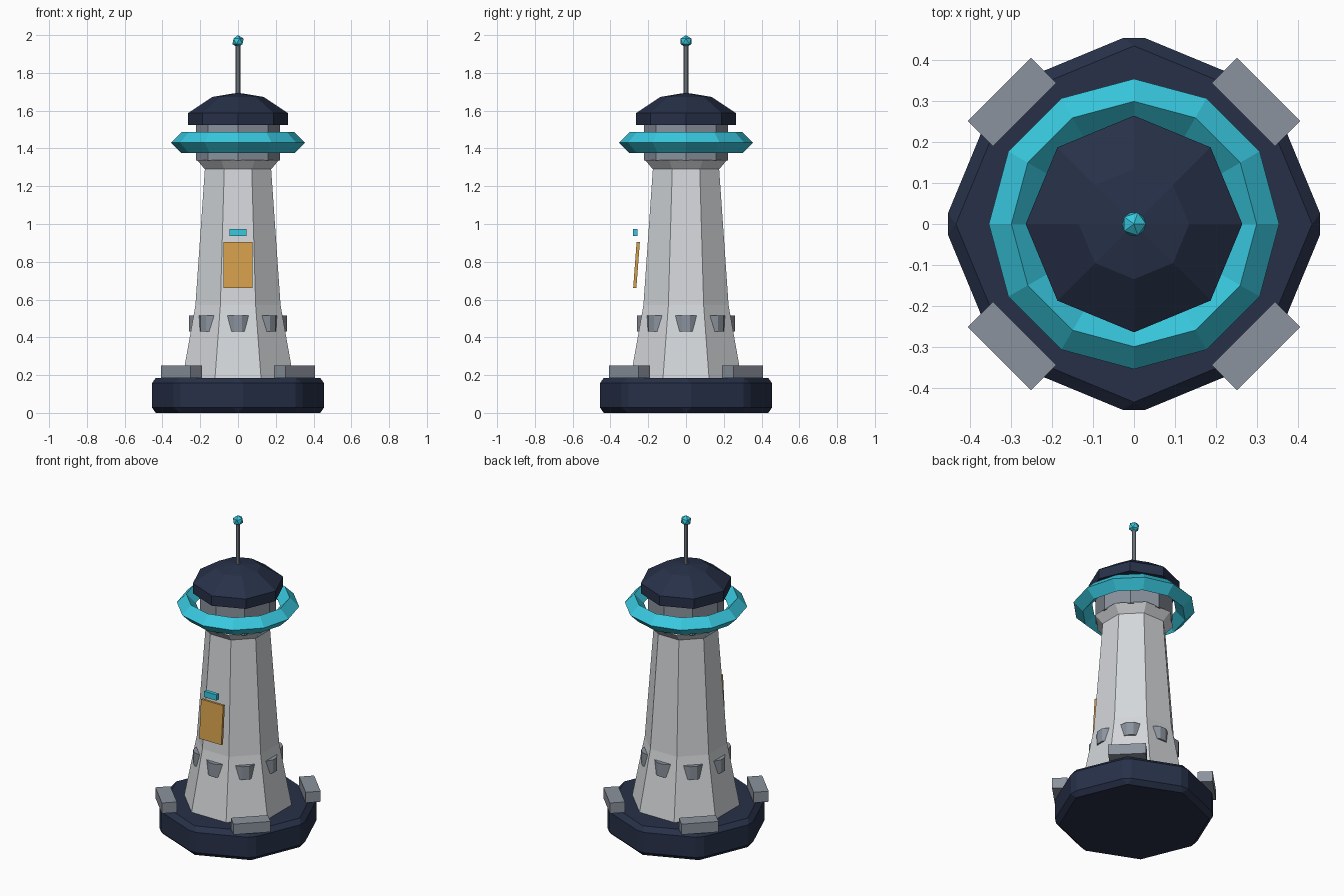
import bpy, bmesh
from math import pi, sin, cos, radians

if "Cube" in bpy.data.objects:
    bpy.data.objects.remove(bpy.data.objects["Cube"])


def material(name, col):
    m = bpy.data.materials.new(name)
    m.diffuse_color = (*col, 1)
    m.use_nodes = True
    m.node_tree.nodes["Principled BSDF"].inputs["Base Color"].default_value = m.diffuse_color
    return m


NAVY = material("navy", (0.02, 0.03, 0.065))
TEAL = material("teal", (0.04, 0.58, 0.74))
AMBER = material("amber", (0.66, 0.35, 0.07))
PALE = material("pale_grey", (0.66, 0.68, 0.70))
GREY = material("mid_grey", (0.26, 0.29, 0.34))


def finish(name, bm, mat):
    bmesh.ops.recalc_face_normals(bm, faces=bm.faces)
    me = bpy.data.meshes.new(name)
    bm.to_mesh(me)
    bm.free()
    ob = bpy.data.objects.new(name, me)
    bpy.context.collection.objects.link(ob)
    me.materials.append(mat)
    return ob


def lathe(name, profile, n, mat, start=0.0):
    """Stack n-sided rings of (radius, z); radius 0 makes an apex."""
    bm = bmesh.new()
    rings = []
    for r, z in profile:
        k = n if r else 1
        rings.append([bm.verts.new((r * cos(start + 2 * pi * i / n),
                                    r * sin(start + 2 * pi * i / n), z)) for i in range(k)])
    for a, b in zip(rings, rings[1:]):
        for i in range(n):
            j = (i + 1) % n
            if len(b) == 1:
                bm.faces.new((a[i], a[j], b[0]))
            else:
                bm.faces.new((a[i], a[j], b[j], b[i]))
    for ring in (rings[0], rings[-1]):
        if len(ring) > 1:
            bm.faces.new(ring)
    return finish(name, bm, mat)


def box(name, size, loc, mat, rot=(0, 0, 0)):
    bm = bmesh.new()
    bmesh.ops.create_cube(bm, size=1)
    bmesh.ops.scale(bm, vec=size, verts=bm.verts)
    ob = finish(name, bm, mat)
    ob.location, ob.rotation_euler = loc, rot
    return ob


# Bevelled octagonal base
base = lathe("base", [(0.466, 0), (0.466, 0.185)], 8, NAVY)
bev = base.modifiers.new("bevel", "BEVEL")
bev.width, bev.segments = 0.028, 1

# Tapered tower with flared neck, flat side facing front
lathe("tower", [(0.319, 0.18), (0.244, 0.57), (0.19, 1.29), (0.236, 1.34)],
      8, PALE, pi / 8)

# Collar and faceted roof
lathe("collar", [(0.223, 1.335), (0.223, 1.53)], 8, GREY)
lathe("roof", [(0.265, 1.524), (0.265, 1.587), (0.135, 1.673), (0, 1.695)], 8, NAVY)

# Floating ring with diamond cross-section
bm = bmesh.new()
section = [(0.355, 1.431), (0.30, 1.486), (0.245, 1.431), (0.30, 1.376)]
rings = [[bm.verts.new((r * cos(pi * i / 6), r * sin(pi * i / 6), z)) for r, z in section]
         for i in range(12)]
for i in range(12):
    a, b = rings[i], rings[(i + 1) % 12]
    for k in range(4):
        m = (k + 1) % 4
        bm.faces.new((a[k], b[k], b[m], a[m]))
finish("halo_ring", bm, TEAL)

# Antenna mast and tip
lathe("antenna", [(0.012, 1.67), (0.012, 1.95)], 8, GREY)
bm = bmesh.new()
bmesh.ops.create_icosphere(bm, subdivisions=1, radius=0.033)
finish("antenna_tip", bm, TEAL).location = (0, 0, 1.967)

# Front panel and light strip
box("front_panel", (0.156, 0.017, 0.245), (0, -0.262, 0.783), AMBER, (radians(-4.3), 0, 0))
box("panel_light", (0.088, 0.023, 0.037), (0, -0.268, 0.954), TEAL)

# Four foot blocks on the base corners
for i in range(4):
    a = pi / 4 + i * pi / 2
    box(f"foot_block_{i + 1}", (0.088, 0.218, 0.067),
        (0.422 * cos(a), 0.422 * sin(a), 0.2185), GREY, (0, 0, a))

# Eight tapered studs around the tower skirt
plan = [(0.21, -0.058), (0.234, -0.058), (0.26, -0.02),
        (0.26, 0.02), (0.234, 0.058), (0.21, 0.058)]
for i in range(8):
    bm = bmesh.new()
    f = bm.faces.new([bm.verts.new((x, y, 0.432)) for x, y in plan])
    up = bmesh.ops.extrude_face_region(bm, geom=[f])["geom"]
    bmesh.ops.translate(bm, vec=(0, 0, 0.084),
                        verts=[v for v in up if isinstance(v, bmesh.types.BMVert)])
    finish(f"stud_{i + 1}", bm, GREY).rotation_euler.z = i * pi / 4
